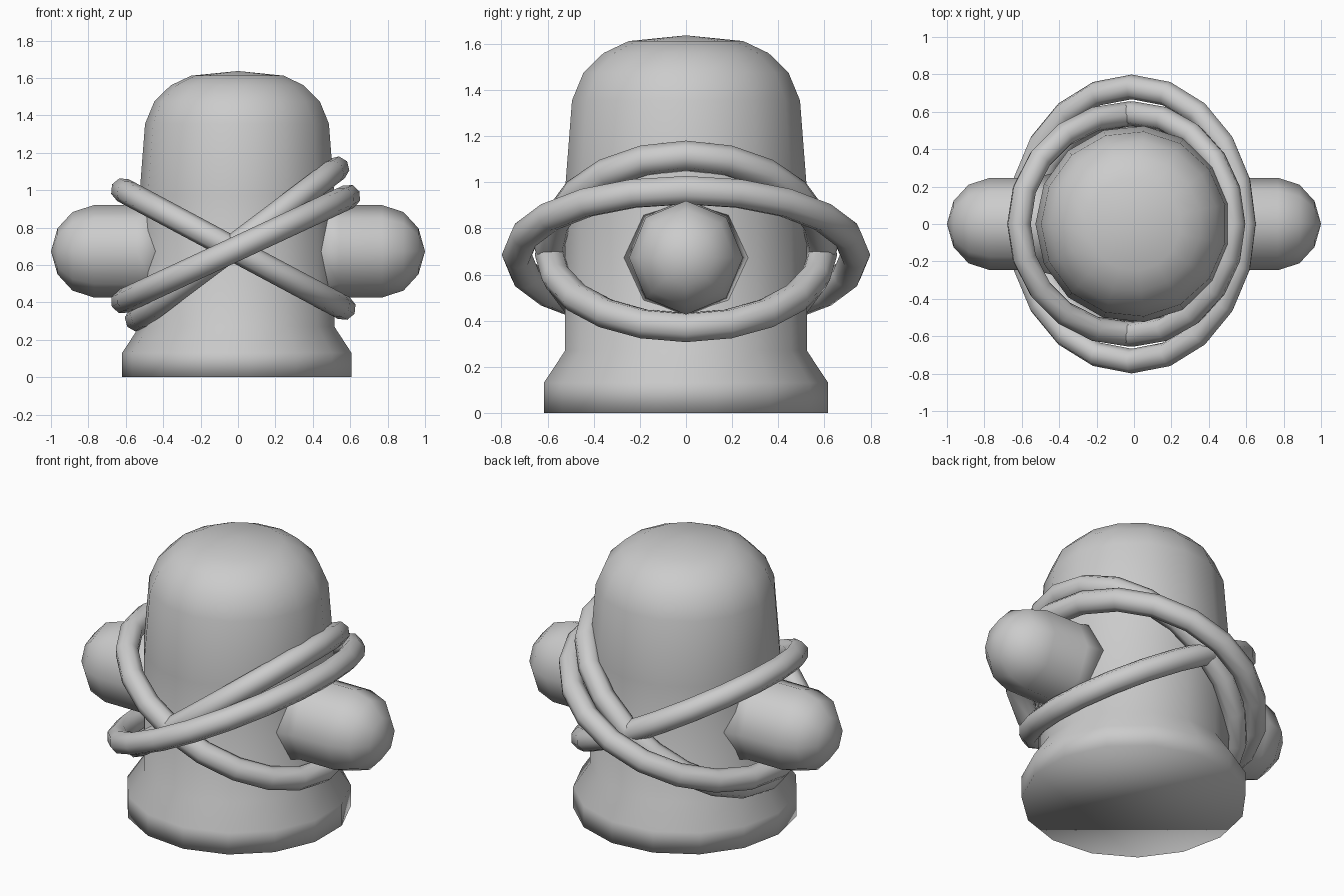
import bpy
from math import cos, sin, pi, atan2, hypot
from mathutils import Vector, Matrix

if "Cube" in bpy.data.objects:
    bpy.data.objects.remove(bpy.data.objects["Cube"])


def make_object(name, verts, faces):
    mesh = bpy.data.meshes.new(name)
    mesh.from_pydata(verts, [], faces)
    mesh.shade_smooth()
    obj = bpy.data.objects.new(name, mesh)
    bpy.context.collection.objects.link(obj)
    return obj


def lathe(name, profile, sides, phase, matrix, cap_start):
    """Revolve (radius, height) rings around z; the last point is the pole."""
    verts, faces = [], []
    for r, h in profile[:-1]:
        for i in range(sides):
            a = phase + 2 * pi * i / sides
            verts.append(matrix @ Vector((r * cos(a), r * sin(a), h)))
    verts.append(matrix @ Vector((0, 0, profile[-1][1])))
    rings = len(profile) - 1
    for i in range(sides):
        j = (i + 1) % sides
        for k in range(rings - 1):
            a, b = k * sides, (k + 1) * sides
            faces.append((a + i, a + j, b + j, b + i))
        top = (rings - 1) * sides
        faces.append((top + i, top + j, rings * sides))
    if cap_start:
        faces.append(tuple(reversed(range(sides))))
    return make_object(name, verts, faces)


def oval_ring(name, left, right, half_depth, tube=0.066, segs=20, sides=8):
    """Oval torus whose ends, seen from the front, are at left and right (x, z)."""
    dx, dz = right[0] - left[0], right[1] - left[1]
    rx = hypot(dx, dz) / 2
    centre = Vector(((left[0] + right[0]) / 2, 0, (left[1] + right[1]) / 2))
    matrix = Matrix.Translation(centre) @ Matrix.Rotation(-atan2(dz, dx), 4, 'Y')
    verts, faces = [], []
    for i in range(segs):
        a = 2 * pi * i / segs
        out = Vector((half_depth * cos(a), rx * sin(a), 0)).normalized()
        p = Vector((rx * cos(a), half_depth * sin(a), 0))
        for k in range(sides):
            t = 2 * pi * k / sides
            verts.append(matrix @ (p + out * tube * cos(t) + Vector((0, 0, tube * sin(t)))))
            i2, k2 = (i + 1) % segs, (k + 1) % sides
            faces.append((i * sides + k, i2 * sides + k, i2 * sides + k2, i * sides + k2))
    return make_object(name, verts, faces)


# Domed body with a flared foot
body_profile = [(0.62, 0), (0.62, 0.13), (0.527, 0.27), (0.527, 0.97), (0.497, 1.355),
                (0.447, 1.475), (0.36, 1.56), (0.25, 1.612), (0, 1.637)]
lathe("body", body_profile, 15, pi, Matrix.Identity(4), True)

# Rounded side knobs
knob_profile = [(0.27, 0.44), (0.247, 0.54), (0.247, 0.77), (0.21, 0.885), (0.123, 0.965), (0, 1.0)]
for side, label in ((1, "right"), (-1, "left")):
    m = Matrix.Translation((0, 0, 0.673)) @ Matrix.Rotation(side * pi / 2, 4, 'Y')
    lathe(label + "_knob", knob_profile, 8, 0, m, True)

# Crossed rings around the body
oval_ring("falling_ring", (-0.615, 1.0), (0.565, 0.37), 0.59)
oval_ring("rising_ring", (-0.54, 0.31), (0.53, 1.115), 0.59)
oval_ring("wide_ring", (-0.615, 0.405), (0.59, 0.965), 0.733)
